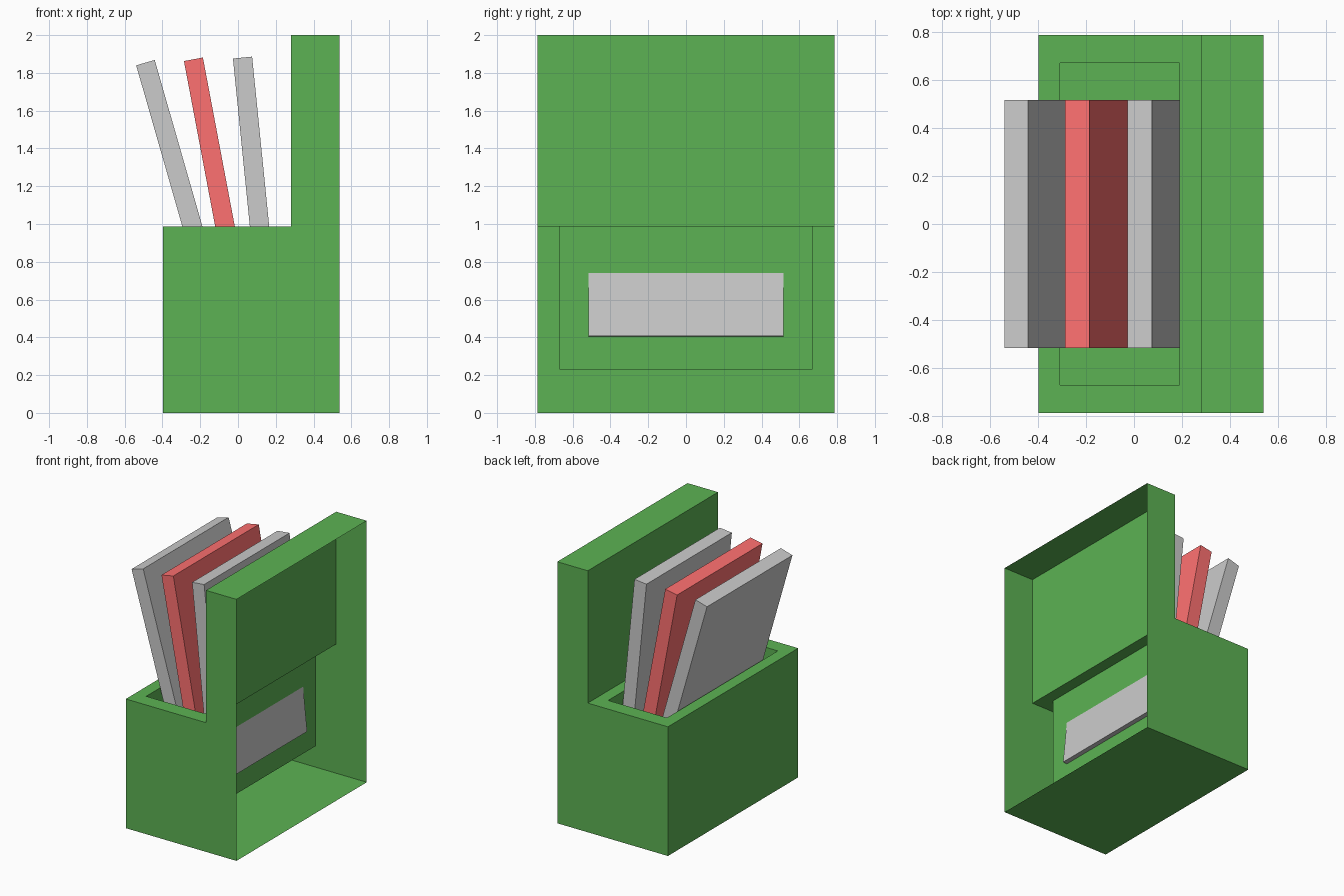
import bpy, bmesh, math
from mathutils import Vector

if "Cube" in bpy.data.objects:
    bpy.data.objects.remove(bpy.data.objects["Cube"])


def material(name, rgb):
    m = bpy.data.materials.new(name)
    m.diffuse_color = (*rgb, 1)
    m.use_nodes = True
    m.node_tree.nodes["Principled BSDF"].inputs["Base Color"].default_value = m.diffuse_color
    return m


def add_object(name, bm, mat=None):
    me = bpy.data.meshes.new(name)
    bm.to_mesh(me)
    bm.free()
    ob = bpy.data.objects.new(name, me)
    bpy.context.collection.objects.link(ob)
    if mat:
        me.materials.append(mat)
    return ob


def find_face(bm, normal, **centre):
    for f in bm.faces:
        c = f.calc_center_median()
        if f.normal.dot(Vector(normal)) > 0.9 and all(
                abs(getattr(c, k) - v) < 0.01 for k, v in centre.items()):
            return f


green = material("green", (0.107, 0.448, 0.087))
red = material("red", (1.0, 0.164, 0.164))

# Holder shell: L-shaped profile extruded along y
W = 0.787
profile = [(-0.398, 0), (0.538, 0), (0.538, 2), (0.28, 2), (0.28, 0.988), (-0.398, 0.988)]
bm = bmesh.new()
side = bm.faces.new([bm.verts.new((x, -W, z)) for x, z in profile])
ext = bmesh.ops.extrude_face_region(bm, geom=[side], use_keep_orig=True)
bmesh.ops.translate(bm, vec=(0, 2 * W, 0),
                    verts=[v for v in ext["geom"] if isinstance(v, bmesh.types.BMVert)])
bmesh.ops.recalc_face_normals(bm, faces=bm.faces)
bm.normal_update()

# Tub sunk into the lower ledge
ledge = find_face(bm, (0, 0, 1), z=0.988)
bmesh.ops.inset_region(bm, faces=[ledge], thickness=0.09, use_even_offset=True)
for v in ledge.verts:
    v.co.y = math.copysign(0.67, v.co.y)
floor = bmesh.ops.extrude_discrete_faces(bm, faces=[ledge])["faces"][0]
for v in floor.verts:
    v.co.z = 0.23

# The +x side of the shell is open
bm.normal_update()
bmesh.ops.delete(bm, geom=[find_face(bm, (1, 0, 0), x=0.538)], context='FACES')
add_object("holder", bm, green)

# Leaning slabs: x and z of the top centre, lean in degrees
LENGTH = 1.486
for name, x, z, lean, mat in (("left_slab", -0.49, 1.854, 16.0, None),
                              ("middle_slab", -0.236, 1.872, 10.7, red),
                              ("right_slab", 0.024, 1.881, 5.75, None)):
    bm = bmesh.new()
    bmesh.ops.create_cube(bm, size=1)
    bmesh.ops.scale(bm, vec=(0.102, 1.032, LENGTH), verts=bm.verts)
    bmesh.ops.translate(bm, vec=(0, 0, -LENGTH / 2), verts=bm.verts)
    ob = add_object(name, bm, mat)
    ob.location = (x, 0, z)
    ob.rotation_euler.y = -math.radians(lean)
